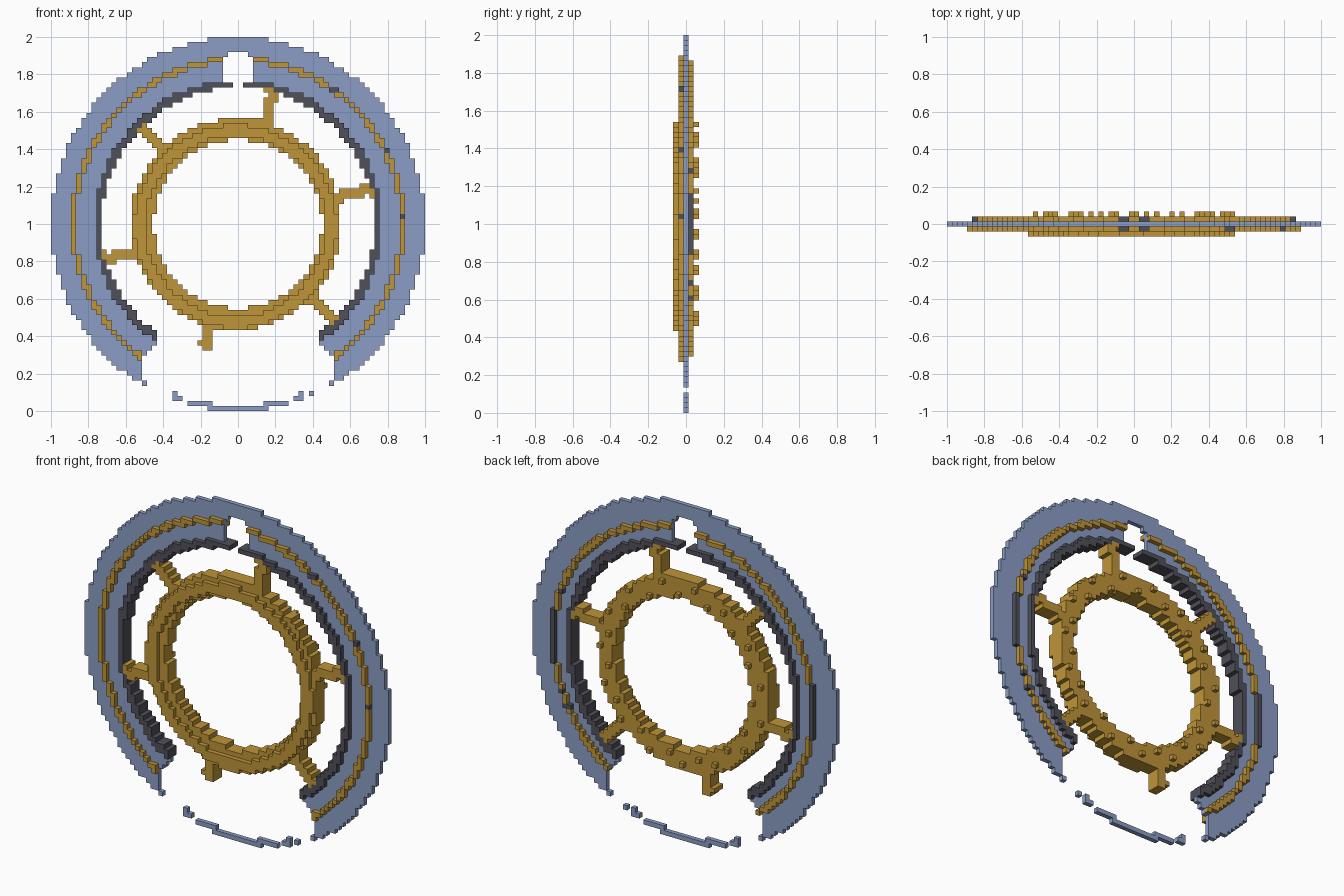
import bpy
import math

cube = bpy.data.objects.get("Cube")
if cube:
    bpy.data.objects.remove(cube, do_unlink=True)

N = 74                 # blocks across the model
H = N // 2
V = 2.0 / N            # block size


def material(name, rgb):
    m = bpy.data.materials.new(name)
    m.use_nodes = True
    m.diffuse_color = (*rgb, 1)
    m.node_tree.nodes["Principled BSDF"].inputs["Base Color"].default_value = (*rgb, 1)
    return m


MATS = {
    "blue": material("slate blue", (0.26, 0.34, 0.56)),
    "gold": material("antique gold", (0.52, 0.30, 0.04)),
    "dark": material("charcoal", (0.08, 0.08, 0.10)),
}
cells = {}             # (column, layer, row) -> (part, colour)


def put(c, l, r, part, colour):
    cells[(c, l, r)] = (part, colour)


def in_arc(x, z):
    """Open bottom of the outer rings."""
    from_down = math.degrees(math.atan2(abs(x), -z))
    return from_down > 35 or abs(x) > 19.2


for c in range(N):
    for r in range(N):
        x, z = c + 0.5 - H, r + 0.5 - H
        d = math.hypot(x, z)

        # Outer ring, its raised bands and the inner track
        if in_arc(x, z):
            notch = z > 0 and abs(x) < (2 if z > 33 else 3) and z < 34
            if 28 <= d < 37 and not notch:
                put(c, 0, r, "outer_ring", "blue")
            if 32 <= d < 33 and not notch:
                mark = x > 0 and r in (38, 51, 63)
                put(c, -1, r, "front_band", "dark" if mark else "gold")
            if 31 <= d < 32 and not notch:
                mark = (x > 0 and r in (22, 25, 33, 37, 41, 42, 47)) or abs(x) > 31
                put(c, 1, r, "back_band", "dark" if mark else "gold")
            if 26.9 <= d < 28.5 and not (z > 0 and abs(x) < 1):
                for l in (-1, 0, 1):
                    if l or d < 28:
                        put(c, l, r, "inner_track", "dark")

        # Hub ring with a raised front ridge
        if d >= 16.6 and math.hypot(x + 0.4, z) < 20.9:
            for l in (-1, 0, 1):
                put(c, l, r, "hub_ring", "gold")
        if 17.8 <= math.hypot(x + 0.5, z + 0.5) < 20.1:
            put(c, -2, r, "hub_ridge", "gold")

        # Six spokes
        for k in range(6):
            a = math.radians(15 + 60 * k)
            along = x * math.cos(a) + z * math.sin(a)
            across = -x * math.sin(a) + z * math.cos(a)
            reach = 25.5 if k == 4 else 27.4
            foot = 1.6 if along > reach - 1.2 else 1.05
            if 20 <= along < reach and abs(across) < foot:
                for l in (-1, 0, 1):
                    put(c, l, r, "spokes", "gold")

# Studs on the back of the hub ring
for k in range(30):
    a = math.tau * (k + 0.3) / 30
    d = 17.8 if k % 2 else 19.8
    put(math.floor(H + d * math.cos(a)), 2, math.floor(H + d * math.sin(a)), "studs", "gold")

# Loose rim fragments along the bottom: first column, last column, row
for first, last, row in ((31, 42, 0), (27, 31, 1), (42, 46, 1), (24, 25, 2), (24, 24, 3),
                         (48, 49, 2), (49, 49, 3), (51, 51, 3), (18, 18, 5), (55, 55, 5)):
    for c in range(first, last + 1):
        put(c, 0, row, "rim_fragments", "blue")

# Outward direction and the corner loop of each block side
SIDES = []
for axis in range(3):
    u, w = (axis + 1) % 3, (axis + 2) % 3
    for s in (0, 1):
        loop = []
        for i, j in ((0, 0), (1, 0), (1, 1), (0, 1)):
            p = [0, 0, 0]
            p[axis], p[u], p[w] = s, i, j
            loop.append(tuple(p))
        n = [0, 0, 0]
        n[axis] = 2 * s - 1
        SIDES.append((tuple(n), loop if s else loop[::-1]))


def build(part):
    """Make one object from the exposed block sides of a part."""
    index, faces, colours = {}, [], []
    for cell, (name, colour) in cells.items():
        if name != part:
            continue
        for n, loop in SIDES:
            if tuple(a + b for a, b in zip(cell, n)) in cells:
                continue
            corners = [tuple(a + b for a, b in zip(cell, p)) for p in loop]
            faces.append([index.setdefault(p, len(index)) for p in corners])
            colours.append(colour)
    verts = [((c - H) * V, (l - 0.5) * V, r * V) for c, l, r in index]
    mesh = bpy.data.meshes.new(part)
    mesh.from_pydata(verts, [], faces)
    used = sorted(set(colours))
    for colour in used:
        mesh.materials.append(MATS[colour])
    for poly, colour in zip(mesh.polygons, colours):
        poly.material_index = used.index(colour)
    mesh.update()
    bpy.context.collection.objects.link(bpy.data.objects.new(part, mesh))


for part in sorted({name for name, _ in cells.values()}):
    build(part)
